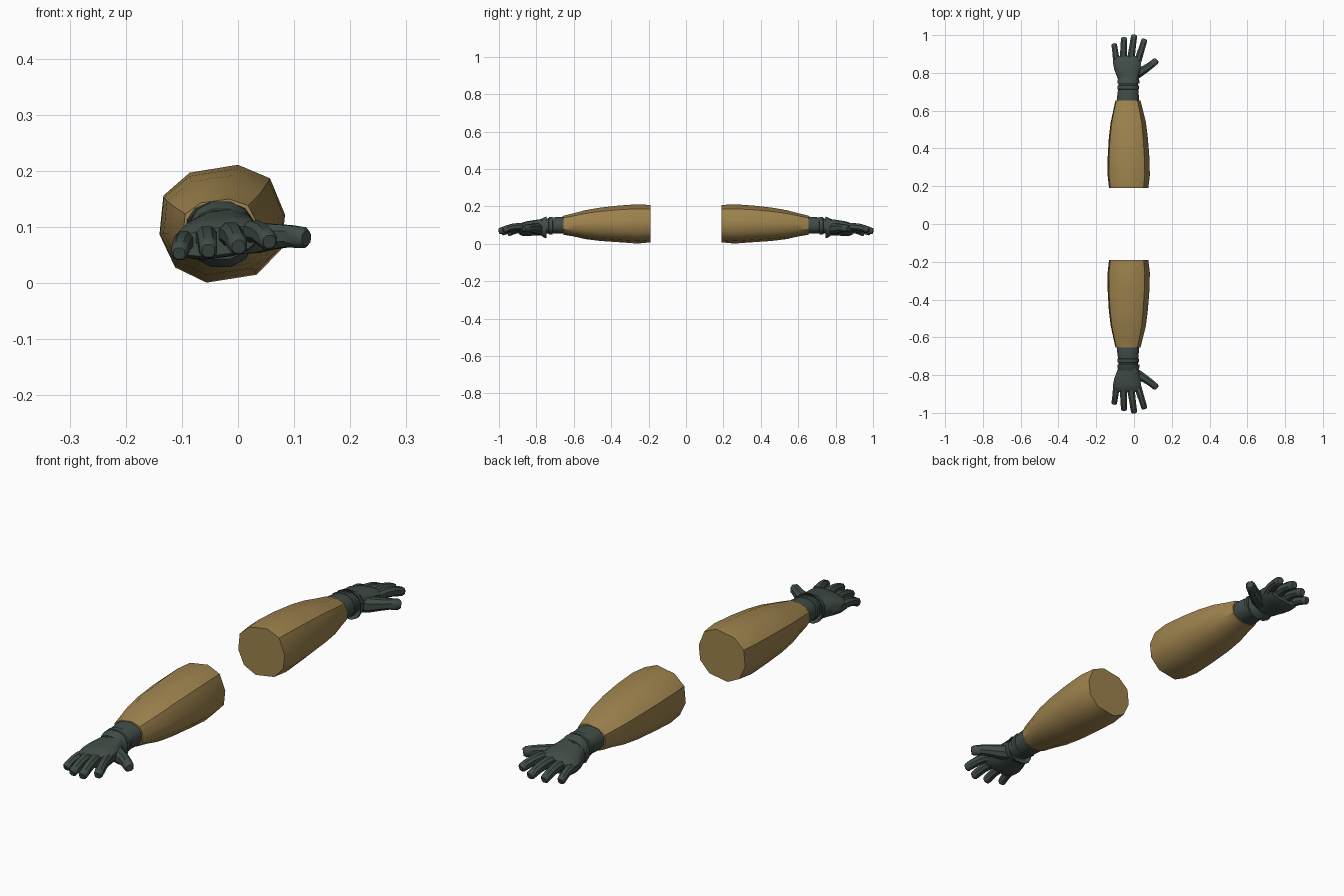
import bpy, bmesh, math
from mathutils import Vector

if "Cube" in bpy.data.objects:
    bpy.data.objects.remove(bpy.data.objects["Cube"])


def material(name, rgb):
    m = bpy.data.materials.new(name)
    m.use_nodes = True
    m.diffuse_color = (*rgb, 1)
    m.node_tree.nodes["Principled BSDF"].inputs["Base Color"].default_value = (*rgb, 1)
    return m


TAN = material("tan cloth", (0.34, 0.225, 0.075))
GREEN = material("dark green glove", (0.052, 0.073, 0.062))


def rounded(n, power=1.0):
    """Unit cross-section; a power under 1 makes it boxier."""
    pts = []
    for i in range(n):
        a = 2 * math.pi * (i + 0.5) / n
        c, s = math.cos(a), math.sin(a)
        pts.append((math.copysign(abs(c) ** power, c), math.copysign(abs(s) ** power, s)))
    return pts


def loft(name, rows, section, mat, tilt=0.0, follow=False, angle=40):
    """Skin rows of (x, y, z, half width, half height), then mirror to both arms."""
    bm = bmesh.new()
    rings = []
    for i, (x, y, z, w, h) in enumerate(rows):
        side, up = Vector((1, 0, tilt)), Vector((0, 0, 1))
        if follow:
            a, b = rows[max(i - 1, 0)], rows[min(i + 1, len(rows) - 1)]
            along = (Vector(b[:3]) - Vector(a[:3])).normalized()
            side = along.cross(up).normalized()
            up = side.cross(along)
            side = side + up * tilt
        rings.append([bm.verts.new(Vector((x, y, z)) + side * (u * w) + up * (v * h))
                      for u, v in section])
    n = len(section)
    for a, b in zip(rings, rings[1:]):
        for j in range(n):
            k = (j + 1) % n
            bm.faces.new((a[j], a[k], b[k], b[j]))
    bm.faces.new(rings[0])
    bm.faces.new(rings[-1])
    bmesh.ops.recalc_face_normals(bm, faces=bm.faces)
    me = bpy.data.meshes.new(name)
    bm.to_mesh(me)
    bm.free()
    me.materials.append(mat)
    ob = bpy.data.objects.new(name, me)
    bpy.context.collection.objects.link(ob)
    bpy.ops.object.select_all(action="DESELECT")
    ob.select_set(True)
    bpy.context.view_layer.objects.active = ob
    bpy.ops.object.shade_smooth_by_angle(angle=math.radians(angle))
    mir = ob.modifiers.new("other arm", "MIRROR")
    mir.use_axis = (False, True, False)
    mir.use_mirror_merge = False
    return ob


# Sleeve: uneven ten-sided tube with a closed elbow end
outline = [(0, .211), (.057, .187), (.084, .122), (.077, .06), (.033, .015),
           (-.056, .001), (-.112, .028), (-.14, .087), (-.133, .156), (-.086, .197)]
sleeve_section = [((x + .028) / .112, (z - .106) / .105) for x, z in outline]
loft("sleeve", [
    (-.028, .19, .107, .104, .100),
    (-.028, .26, .106, .112, .105),
    (-.029, .36, .106, .110, .098),
    (-.030, .46, .104, .103, .089),
    (-.030, .54, .102, .093, .077),
    (-.031, .60, .101, .079, .062),
    (-.032, .655, .099, .066, .051)], sleeve_section, TAN)

# Wrist cuff, strap and flared glove opening
oval = rounded(12, 0.9)
loft("wrist_cuff", [
    (-.032, .63, .099, .060, .046),
    (-.032, .66, .099, .061, .047),
    (-.031, .715, .097, .055, .045),
    (-.030, .78, .092, .050, .038)], oval, GREEN)
loft("wrist_strap", [
    (-.031, .712, .097, .055, .044),
    (-.031, .715, .097, .059, .048),
    (-.031, .732, .096, .058, .047),
    (-.031, .735, .096, .053, .042)], oval, GREEN)
loft("glove_flare", [
    (-.030, .757, .088, .048, .040),
    (-.030, .745, .087, .060, .060),
    (-.030, .758, .087, .060, .056),
    (-.030, .775, .088, .054, .046)], oval, GREEN)

# Palm, with the thumb side a little higher
loft("palm", [
    (-.030, .765, .088, .055, .044),
    (-.034, .79, .087, .062, .041),
    (-.036, .82, .084, .071, .039),
    (-.037, .85, .081, .076, .037),
    (-.036, .875, .078, .074, .033),
    (-.034, .89, .075, .068, .025)], rounded(12, 0.75), GREEN, tilt=0.12)

# Fingers: base point, tip point, thickness
fingers = {
    "little_finger": ((-.092, .855, .070), (-.105, .953, .054), .016),
    "ring_finger": ((-.057, .865, .079), (-.053, .986, .059), .0175),
    "middle_finger": ((-.018, .865, .085), (.001, 1.0, .066), .018),
    "index_finger": ((.018, .855, .087), (.056, .978, .075), .0175),
}
finger_section = rounded(8, 0.85)
# Steps along a finger: fraction, lift, scale
steps = [(0, 0, 1.15), (.3, .009, 1.12), (.58, .009, 1.03),
         (.82, .004, 1.0), (.95, 0, .94), (1, -.001, .68)]
for name, (base, tip, r) in fingers.items():
    rows = []
    for t, lift, s in steps:
        p = Vector(base).lerp(Vector(tip), t)
        rows.append((p.x, p.y, p.z + lift, r * s, r * s * 1.05))
    loft(name, rows, finger_section, GREEN, follow=True)

# Thumb, splayed out from the side of the palm
loft("thumb", [
    (-.005, .785, .082, .030, .032),
    (.032, .805, .081, .027, .029),
    (.062, .822, .083, .022, .024),
    (.090, .842, .084, .020, .021),
    (.115, .862, .081, .019, .020),
    (.122, .868, .080, .013, .014)], finger_section, GREEN, follow=True)
